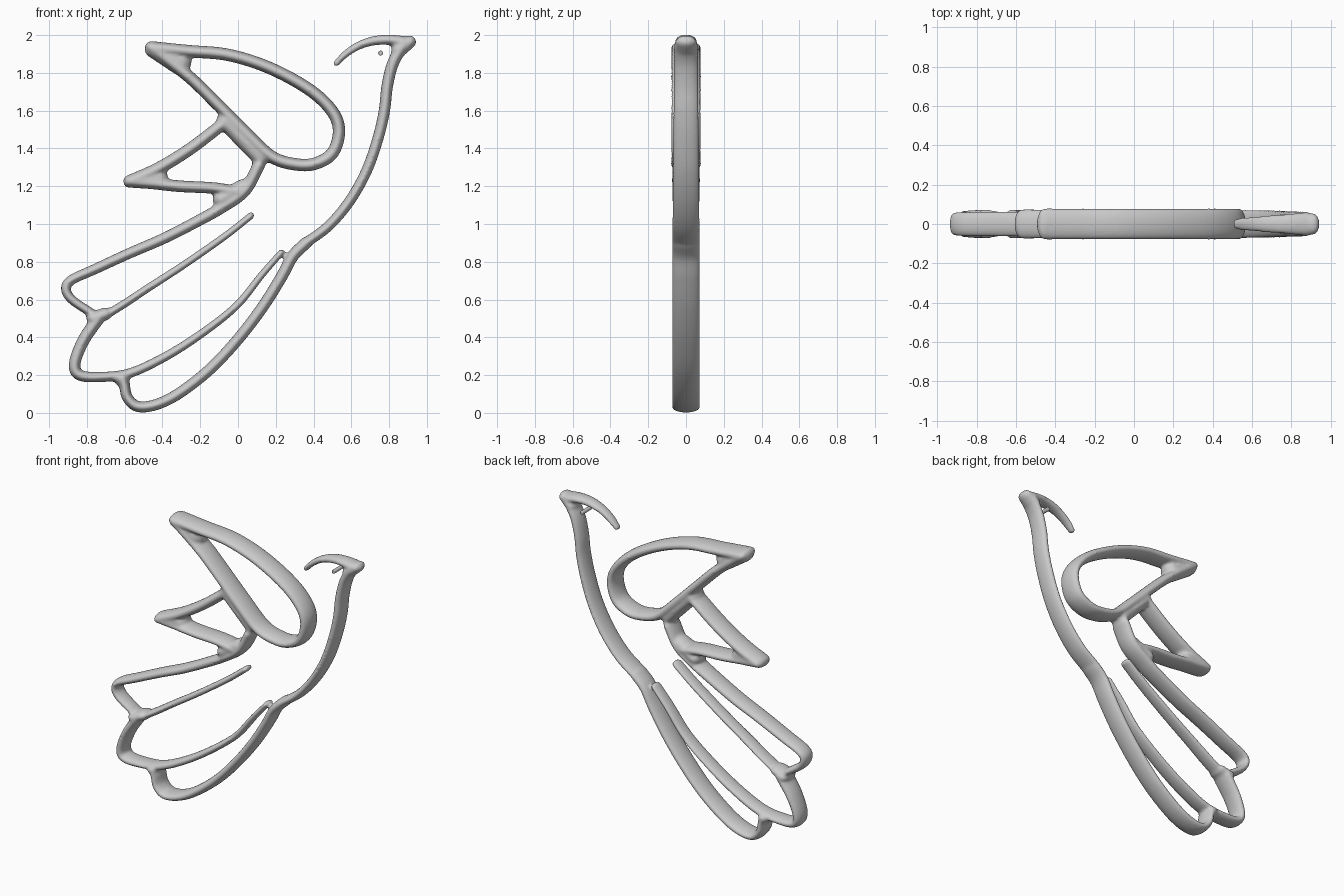
import bpy
import bmesh
from math import sin, cos, pi
from mathutils import Vector

cube = bpy.data.objects.get("Cube")
if cube:
    bpy.data.objects.remove(cube, do_unlink=True)

SIDES = 20      # vertices around each strand
STEPS = 6       # rings between two path points
CAP = 4         # rings in each rounded end


def make_material(name, color):
    mat = bpy.data.materials.new(name)
    mat.use_nodes = True
    mat.diffuse_color = color
    mat.node_tree.nodes["Principled BSDF"].inputs["Base Color"].default_value = color
    return mat


def spline(points):
    """Smooth path through the points, lying in the XZ plane."""
    pts = [Vector((x, 0, z)) for x, z in points]
    pts = [2 * pts[0] - pts[1]] + pts + [2 * pts[-1] - pts[-2]]
    path = []
    for a, b, c, d in zip(pts, pts[1:], pts[2:], pts[3:]):
        for i in range(STEPS):
            t = i / STEPS
            path.append(0.5 * (2 * b + (c - a) * t + (2 * a - 5 * b + 4 * c - d) * t ** 2
                               + (3 * b - a - 3 * c + d) * t ** 3))
    return path + [pts[-2]]


def strand(bm, points, width=(0.028, 0.028), depth=(0.075, 0.075)):
    """Sweep an oval, thin in the plane and deep in Y, along a path."""
    path = spline(points)
    last = len(path) - 1
    rings = []

    def ring(center, tangent, w, d):
        side = Vector((-tangent.z, 0, tangent.x))
        verts = []
        for k in range(SIDES):
            a = 2 * pi * k / SIDES
            offset = side * w * cos(a) + Vector((0, d * sin(a), 0))
            verts.append(bm.verts.new(center + offset))
        rings.append(verts)

    for i, p in enumerate(path):
        f = i / last
        tangent = (path[min(i + 1, last)] - path[max(i - 1, 0)]).normalized()
        w = width[0] + (width[1] - width[0]) * f
        d = depth[0] + (depth[1] - depth[0]) * f
        angles = [pi / 2 * k / CAP for k in range(1, CAP)]
        if i == 0:
            for a in reversed(angles):
                ring(p - tangent * w * sin(a), tangent, w * cos(a), d * cos(a))
        ring(p, tangent, w, d)
        if i == last:
            for a in angles:
                ring(p + tangent * w * sin(a), tangent, w * cos(a), d * cos(a))

    for r, s in zip(rings, rings[1:]):
        for k in range(SIDES):
            n = (k + 1) % SIDES
            bm.faces.new((r[k], r[n], s[n], s[k]))
    bm.faces.new(list(reversed(rings[0])))
    bm.faces.new(rings[-1])


bm = bmesh.new()

# Throat and crown, narrow at the free end
strand(bm, [(0.52, 1.85), (0.57, 1.9), (0.64, 1.945), (0.72, 1.97), (0.8, 1.975), (0.88, 1.965)],
       (0.016, 0.03), (0.028, 0.06))
# Beak
strand(bm, [(0.91, 1.965), (0.85, 1.92)], (0.034, 0.04), (0.055, 0.065))

# Breast and belly
strand(bm, [(0.87, 1.94), (0.82, 1.85), (0.79, 1.73), (0.775, 1.6), (0.74, 1.45), (0.68, 1.28),
            (0.59, 1.12), (0.48, 0.99), (0.36, 0.9)], (0.032, 0.027), (0.065, 0.075))
# Lowest tail feather
strand(bm, [(0.36, 0.9), (0.29, 0.83), (0.23, 0.72), (0.13, 0.56), (0, 0.39), (-0.15, 0.23),
            (-0.31, 0.105), (-0.43, 0.045), (-0.53, 0.033), (-0.585, 0.08), (-0.6, 0.14),
            (-0.61, 0.19)], (0.032, 0.028))
# Middle tail feather
strand(bm, [(0.23, 0.85), (0.125, 0.73), (-0.01, 0.565), (-0.2, 0.415), (-0.39, 0.295),
            (-0.575, 0.21), (-0.73, 0.19), (-0.84, 0.2), (-0.865, 0.26), (-0.82, 0.38),
            (-0.74, 0.5)], (0.017, 0.034), (0.045, 0.075))
# Upper tail feather and back
strand(bm, [(0.07, 1.045), (-0.07, 0.935), (-0.285, 0.785), (-0.47, 0.665), (-0.63, 0.56),
            (-0.73, 0.51), (-0.8, 0.545), (-0.885, 0.605), (-0.912, 0.66), (-0.88, 0.705),
            (-0.76, 0.76), (-0.575, 0.845), (-0.39, 0.925), (-0.205, 1.02), (-0.09, 1.085),
            (0.035, 1.175), (0.11, 1.31)], (0.018, 0.033), (0.045, 0.075))

# Small wing
strand(bm, [(-0.08, 1.53), (-0.25, 1.4), (-0.42, 1.295), (-0.575, 1.225)], (0.032, 0.034))
strand(bm, [(-0.575, 1.225), (-0.45, 1.215), (-0.31, 1.2), (-0.125, 1.19), (0, 1.17)],
       (0.032, 0.03))
# Large wing
strand(bm, [(-0.46, 1.935), (-0.26, 1.915), (-0.05, 1.895), (0.17, 1.825), (0.38, 1.71),
            (0.5, 1.595), (0.535, 1.49), (0.5, 1.375), (0.41, 1.32), (0.31, 1.315),
            (0.18, 1.355), (0.04, 1.485), (-0.11, 1.635), (-0.26, 1.78), (-0.46, 1.935)],
       (0.033, 0.033), (0.08, 0.08))

# Webs that fill the wing tips and the joints between strands
webs = [
    [(-0.45, 1.925), (-0.31, 1.855), 0.045, 0.065],
    [(-0.55, 1.23), (-0.42, 1.24), 0.04, 0.052],
    [(-0.07, 1.545), (0.12, 1.35), 0.045, 0.045],
    [(-0.09, 1.13), (0.03, 1.195), 0.045, 0.045],
    [(-0.77, 0.5), (-0.7, 0.525), 0.034, 0.034],
    [(-0.625, 0.185), (-0.6, 0.15), 0.036, 0.03],
]
for start, end, w0, w1 in webs:
    strand(bm, [start, end], (w0, w1), (0.075, 0.068))

bmesh.ops.recalc_face_normals(bm, faces=bm.faces)
mesh = bpy.data.meshes.new("bird_outline")
bm.to_mesh(mesh)
bm.free()
bird = bpy.data.objects.new("bird_outline", mesh)
bpy.context.collection.objects.link(bird)

# Fuse the strands into one soft surface
remesh = bird.modifiers.new("fuse", "REMESH")
remesh.mode = "VOXEL"
remesh.voxel_size = 0.01
remesh.use_smooth_shade = True
soften = bird.modifiers.new("soften", "SMOOTH")
soften.factor = 0.5
soften.iterations = 6

# Eye pin
bpy.ops.mesh.primitive_cylinder_add(vertices=16, radius=0.013, depth=0.1,
                                    location=(0.755, 0, 1.905), rotation=(pi / 2, 0, 0))
eye = bpy.context.object
eye.name = "eye_pin"
bevel = eye.modifiers.new("round", "BEVEL")
bevel.width = 0.005
bevel.segments = 2

grey = make_material("plain_grey", (0.6, 0.6, 0.6, 1))
for obj in (bird, eye):
    obj.data.materials.append(grey)
bpy.context.view_layer.objects.active = eye
bpy.ops.object.shade_smooth_by_angle()
